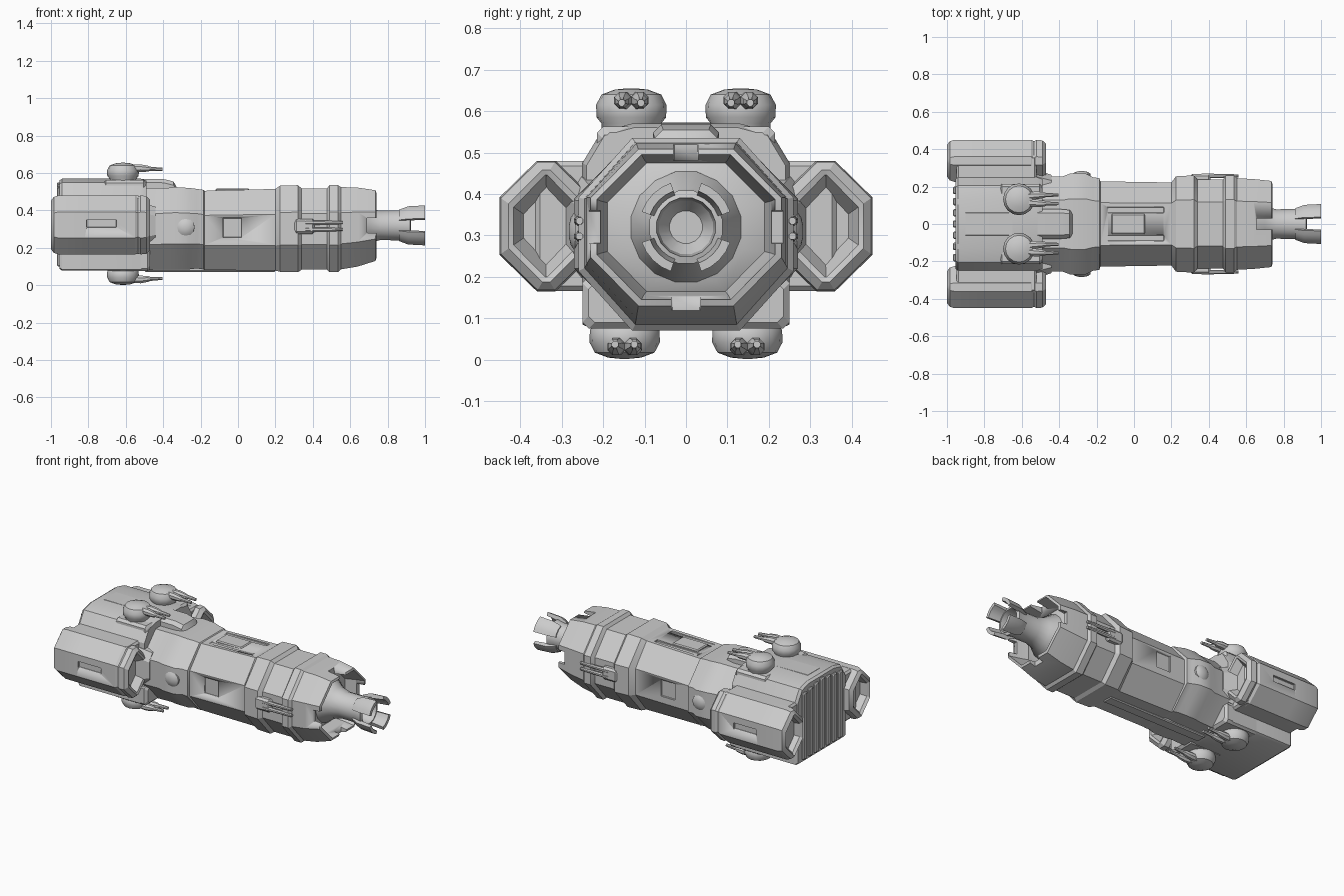
import bpy, bmesh
from math import sin, cos, pi, radians
from mathutils import Vector

if "Cube" in bpy.data.objects:
    bpy.data.objects.remove(bpy.data.objects["Cube"])


def skin(name, rings, angle=28):
    """Closed solid through a list of equal-length point rings."""
    bm = bmesh.new()
    vs = [[bm.verts.new(p) for p in r] for r in rings]
    n = len(vs[0])
    for a, b in zip(vs, vs[1:]):
        for i in range(n):
            j = (i + 1) % n
            bm.faces.new((a[i], a[j], b[j], b[i]))
    bm.faces.new(vs[0][::-1])
    bm.faces.new(vs[-1])
    bmesh.ops.recalc_face_normals(bm, faces=bm.faces)
    me = bpy.data.meshes.new(name)
    bm.to_mesh(me)
    bm.free()
    ob = bpy.data.objects.new(name, me)
    bpy.context.collection.objects.link(ob)
    bpy.ops.object.select_all(action='DESELECT')
    bpy.context.view_layer.objects.active = ob
    ob.select_set(True)
    bpy.ops.object.shade_smooth_by_angle(angle=radians(angle))
    return ob


def octagon(x, y0, y1, z0, z1, cy, cz):
    return [(x, y0 + cy, z0), (x, y1 - cy, z0), (x, y1, z0 + cz), (x, y1, z1 - cz),
            (x, y1 - cy, z1), (x, y0 + cy, z1), (x, y0, z1 - cz), (x, y0, z0 + cz)]


def hull_ring(x, w, z0, z1):
    return octagon(x, -w, w, z0, z1, w * 0.5, (z1 - z0) * 0.31)


def circle_x(x, y, z, r, n=16):
    return [(x, y + r * cos(2 * pi * (i + .5) / n), z + r * sin(2 * pi * (i + .5) / n)) for i in range(n)]


def box(name, x0, x1, y0, y1, z0, z1, c=0.006):
    c = min(c, (y1 - y0) / 3, (z1 - z0) / 3)
    def r(x, i):
        return octagon(x, y0 + i, y1 - i, z0 + i, z1 - i, c, c)
    return skin(name, [r(x0, c), r(x0 + c, 0), r(x1 - c, 0), r(x1, c)])


def cut(ob, *cutter_boxes):
    for b in cutter_boxes:
        cutter = box("cutter", *b, c=0.002)
        cutter.hide_render = True
        m = ob.modifiers.new("cut", 'BOOLEAN')
        m.operation, m.solver, m.object = 'DIFFERENCE', 'EXACT', cutter
        # keep the cut ahead of any smoothing modifier
        bpy.context.view_layer.objects.active = ob
        bpy.ops.object.modifier_apply(modifier=m.name)
        bpy.data.objects.remove(cutter)


# Octagonal main hull with raised collars and an open, hollowed nose
sections = [(-.56, .255, .08, .52), (-.38, .255, .085, .52), (-.34, .27, .085, .525), (-.26, .27, .085, .52),
            (-.22, .25, .09, .515), (-.185, .245, .085, .51), (-.18, .228, .082, .505), (.20, .222, .078, .515),
            (.225, .255, .072, .532), (.32, .26, .07, .535), (.34, .237, .083, .518), (.475, .237, .083, .518),
            (.49, .26, .07, .535), (.535, .26, .07, .535), (.55, .245, .085, .525), (.64, .24, .10, .522),
            (.735, .23, .13, .508), (.74, .215, .145, .495), (.68, .205, .155, .485), (.62, .19, .165, .475),
            (.64, .14, .19, .44)]
hull = skin("main_hull", [hull_ring(*s) for s in sections])
cut(hull, (.69, .8, -.4, -.15, .28, .36), (.69, .8, .15, .4, .28, .36),
    (.655, .8, -.03, .03, .45, .6), (.70, .8, -.035, .035, .0, .17),
    (-.08, .02, -.3, -.215, .255, .36), (-.08, .02, .215, .3, .255, .36),
    (-.14, .16, -.09, -.06, .503, .6), (-.14, .16, .06, .09, .503, .6))

# Central barrel with a hollow muzzle
skin("barrel", [circle_x(x, 0, .32, r) for x, r in
     [(.55, .15), (.64, .135), (.70, .095), (.76, .08), (.88, .082), (.92, .09), (.925, .072), (.84, .066), (.80, .04)]])

# Four curved muzzle claws
for k in range(4):
    arc = [radians(90 * k + 19 + 52 * i / 4) for i in range(5)]
    def claw(x, ro, ri):
        return ([(x, ro * cos(a), .32 + ro * sin(a)) for a in arc] +
                [(x, ri * cos(a), .32 + ri * sin(a)) for a in reversed(arc)])
    skin(f"muzzle_claw_{k + 1}", [claw(.86, .088, .075), claw(.91, .108, .08), claw(1, .113, .092)])

# Stern block with sloping shoulders, plus slats on the rear face
half = [(.13, .57), (.205, .55), (.25, .475), (.25, .085), (.235, .078)]
def stern_ring(x, s):
    pts = half + [(-y, z) for y, z in reversed(half)]
    return [(x, y * s, .325 + (z - .325) * s) for y, z in pts]
skin("stern_block", [stern_ring(-.955, .96), stern_ring(-.94, 1), stern_ring(-.52, 1), stern_ring(-.49, .96)])
for i in range(7):
    y = -.18 + i * .06
    box(f"stern_slat_{i + 1}", -.968, -.93, y - .02, y + .02, .10, .55 - abs(y) * .15)

# Dorsal and ventral spines running from the stern onto the hull
def spine(x, w, z):
    return octagon(x, -w, w, .45, z, .02, .02)
skin("dorsal_spine", [spine(-.9, .08, .572), spine(-.40, .08, .568), spine(-.345, .075, .555), spine(-.32, .065, .51)])
box("ventral_spine", -.5, .2, -.035, .035, .072, .12)
box("dorsal_plate", -.12, .06, -.055, .055, .48, .518)

for s, side in ((1, "left"), (-1, "right")):
    def yy(a, b):
        return (a, b) if s > 0 else (-b, -a)

    # Side engine pods, recessed at both ends, with a slot in the outer wall
    def pod_ring(x, i):
        return octagon(x, *yy(.225 + i, .45 - i), .165 + i, .48 - i, .09 - i * .4, .088 - i * .3)
    pod = skin(f"engine_pod_{side}", [pod_ring(x, i) for x, i in
        [(-.94, .045), (-.985, .04), (-1, .028), (-.985, .008), (-.96, 0), (-.82, 0), (-.55, 0),
         (-.535, .008), (-.52, 0), (-.49, .003), (-.47, .022), (-.475, .034), (-.53, .058)]])
    cut(pod, (-.81, -.65, *yy(.437, .5), .31, .35))
    box(f"pod_mount_{side}", -.95, -.52, *yy(.18, .365), .166, .479, .012)

    # Pod-to-hull fairing and side sensor bump
    skin(f"hull_fairing_{side}", [octagon(-.55, *yy(.1, .30), .19, .45, .04, .05),
                                octagon(-.44, *yy(.1, .262), .22, .42, .03, .05)])
    skin(f"sensor_bump_{side}", [[(-.28 + r * cos(i * pi / 6), s * y, .31 + r * sin(i * pi / 6)) for i in range(12)]
         for r, y in [(.05, .22), (.048, .268), (.034, .278), (.012, .283)]], 50)

    # Twin side guns across the forward collars
    box(f"side_gun_mount_{side}", .30, .41, *yy(.2, .268), .275, .355, .012)
    for z in (.298, .335):
        skin(f"side_gun_{side}_{int(z * 1000)}", [circle_x(x, s * .257, z, r, 8) for x, r in
             [(.36, .014), (.46, .012), (.56, .009)]])

    # Dome turrets above and below the stern, each with two tapered barrels
    for v, level in ((1, "top"), (-1, "bottom")):
        cy = s * (.132 if v > 0 else .148)
        base = .55 if v > 0 else .107
        def disc(r, h):
            return [(-.615 + r * cos(i * pi / 8), cy + r * sin(i * pi / 8), base + v * h) for i in range(16)]
        skin(f"turret_{level}_{side}", [disc(*p) for p in
             [(.07, -.03), (.072, .02), (.084, .035), (.085, .065), (.072, .09), (.04, .102), (.01, .105)]], 40)
        gz = base + v * .073
        for dy in (-.021, .021):
            skin(f"turret_gun_{level}_{side}_{'a' if dy < 0 else 'b'}",
                 [circle_x(x, cy + dy * k, gz + v * dz, r, 8) for x, r, k, dz in
                  [(-.60, .024, .7, 0), (-.52, .022, 1, .003), (-.48, .017, 1.1, 0), (-.47, .012, 1.1, 0), (-.405, .009, 1.1, -.003)]])

        # Turret pedestal
        if v > 0:
            box(f"pedestal_{level}_{side}", -.72, -.49, *yy(.06, .215), .45, .563, .015)
        else:
            box(f"pedestal_{level}_{side}", -.71, -.47, *yy(.06, .25), .075, .2, .015)
